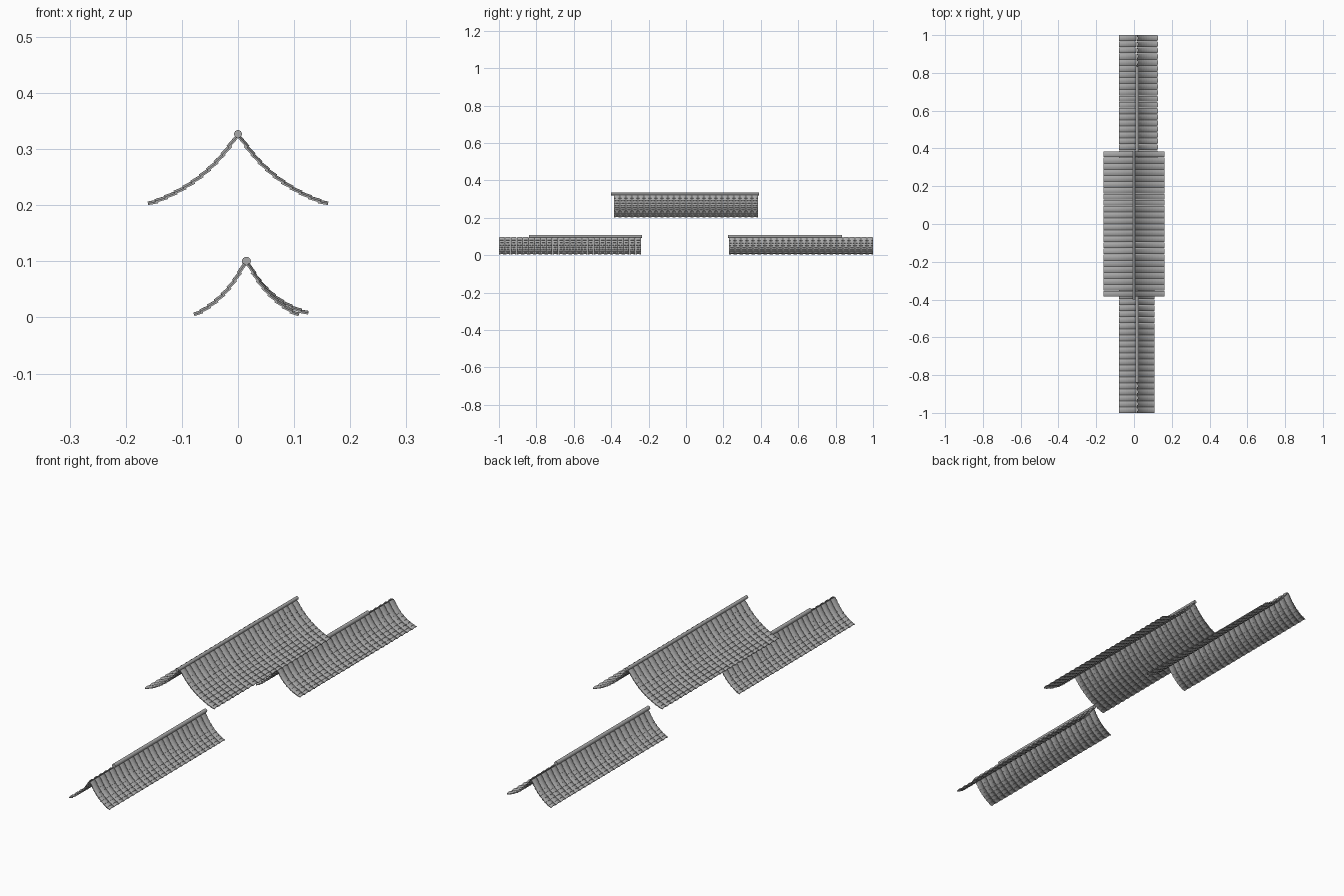
import bpy
import bmesh
import math
from mathutils import Vector

cube = bpy.data.objects.get("Cube")
if cube:
    bpy.data.objects.remove(cube, do_unlink=True)

grey = bpy.data.materials.new("tile grey")
grey.use_nodes = True
colour = (0.4, 0.4, 0.4, 1)
grey.diffuse_color = colour
grey.node_tree.nodes["Principled BSDF"].inputs["Base Color"].default_value = colour

ARCH_STEPS = 6
RISE = 0.0035
THICK = 0.003


def add_object(name, bm):
    bmesh.ops.recalc_face_normals(bm, faces=bm.faces)
    mesh = bpy.data.meshes.new(name)
    bm.to_mesh(mesh)
    bm.free()
    mesh.materials.append(grey)
    obj = bpy.data.objects.new(name, mesh)
    bpy.context.collection.objects.link(obj)
    return obj


def bezier(a, b, c, t):
    return a * (1 - t) ** 2 + b * 2 * t * (1 - t) + c * t ** 2


def add_tile(bm, top, bottom, width):
    """One arched roof tile lying between two points of the slope."""
    along = (bottom - top).normalized()
    up = Vector((-along.z, 0, along.x))
    if up.z < 0:
        up = -up
    rings = []
    for end in (top, bottom):
        outer, inner = [], []
        for i in range(ARCH_STEPS + 1):
            s = 2 * i / ARCH_STEPS - 1
            p = end + Vector((0, s * width / 2, 0)) + up * RISE * (math.cos(s * math.pi / 2) - 0.5)
            outer.append(bm.verts.new(p + up * THICK / 2))
            inner.append(bm.verts.new(p - up * THICK / 2))
        rings.append(outer + inner[::-1])
    a, b = rings
    n = len(a)
    for i in range(n):
        j = (i + 1) % n
        bm.faces.new((a[i], a[j], b[j], b[i]))
    for ring in rings:
        for i in range(ARCH_STEPS):
            bm.faces.new((ring[i], ring[i + 1], ring[n - 2 - i], ring[n - 1 - i]))


def slope(name, points, rows, y0, y1, columns):
    """A curved column of overlapping tiles, repeated along the ridge."""
    a, b, c = (Vector((x, 0, z)) for x, z in points)
    pitch = (y1 - y0) / columns
    # Evenly spaced stations down the curve
    fine = [bezier(a, b, c, i / 200) for i in range(201)]
    lengths = [0]
    for p, q in zip(fine, fine[1:]):
        lengths.append(lengths[-1] + (q - p).length)
    stations = []
    for r in range(rows + 1):
        want = lengths[-1] * r / rows
        stations.append(fine[min(range(201), key=lambda k: abs(lengths[k] - want))])
    bm = bmesh.new()
    for p, q in zip(stations, stations[1:]):
        d = q - p
        up = Vector((-d.z, 0, d.x)).normalized()
        if up.z < 0:
            up = -up
        head = p - up * 0.0015
        tail = q + up * 0.0015 + (d * 0.25 if q is not stations[-1] else d * 0)
        add_tile(bm, head, tail, pitch * 0.97)
    obj = add_object(name, bm)
    obj.location.y = y0 + pitch / 2
    array = obj.modifiers.new("columns", "ARRAY")
    array.count = columns
    array.use_relative_offset = False
    array.use_constant_offset = True
    array.constant_offset_displace = (0, pitch, 0)


def ridge(name, x, z, radius, y0, y1):
    bpy.ops.mesh.primitive_cylinder_add(vertices=16, radius=radius, depth=y1 - y0,
                                        location=(x, (y0 + y1) / 2, z),
                                        rotation=(math.pi / 2, 0, 0))
    obj = bpy.context.object
    obj.name = name
    obj.data.materials.append(grey)
    bpy.ops.object.shade_smooth_by_angle(angle=math.radians(40))


# Upper roof
for side, sign in (("left", 1), ("right", -1)):
    curve = [(sign * x, z) for x, z in ((0.004, 0.322), (0.058, 0.236), (0.16, 0.202))]
    slope("upper_roof_" + side, curve, 11, -0.385, 0.385, 24)
ridge("upper_ridge", 0, 0.327, 0.007, -0.4, 0.39)

# Lower roofs
right_curve = [(0.011, 0.096), (-0.018, 0.034), (-0.078, 0.004)]
slope("front_roof_right", right_curve, 8, -1, -0.24, 24)
slope("front_roof_left", [(0.03 - x, z) for x, z in right_curve], 8, -1, -0.24, 24)
slope("back_roof_right", right_curve, 8, 0.23, 1, 24)
slope("back_roof_left", [(0.019, 0.096), (0.05, 0.03), (0.125, 0.007)], 8, 0.23, 1, 24)
ridge("front_ridge", 0.015, 0.1, 0.008, -0.84, -0.235)
ridge("back_ridge", 0.015, 0.1, 0.008, 0.225, 0.835)
